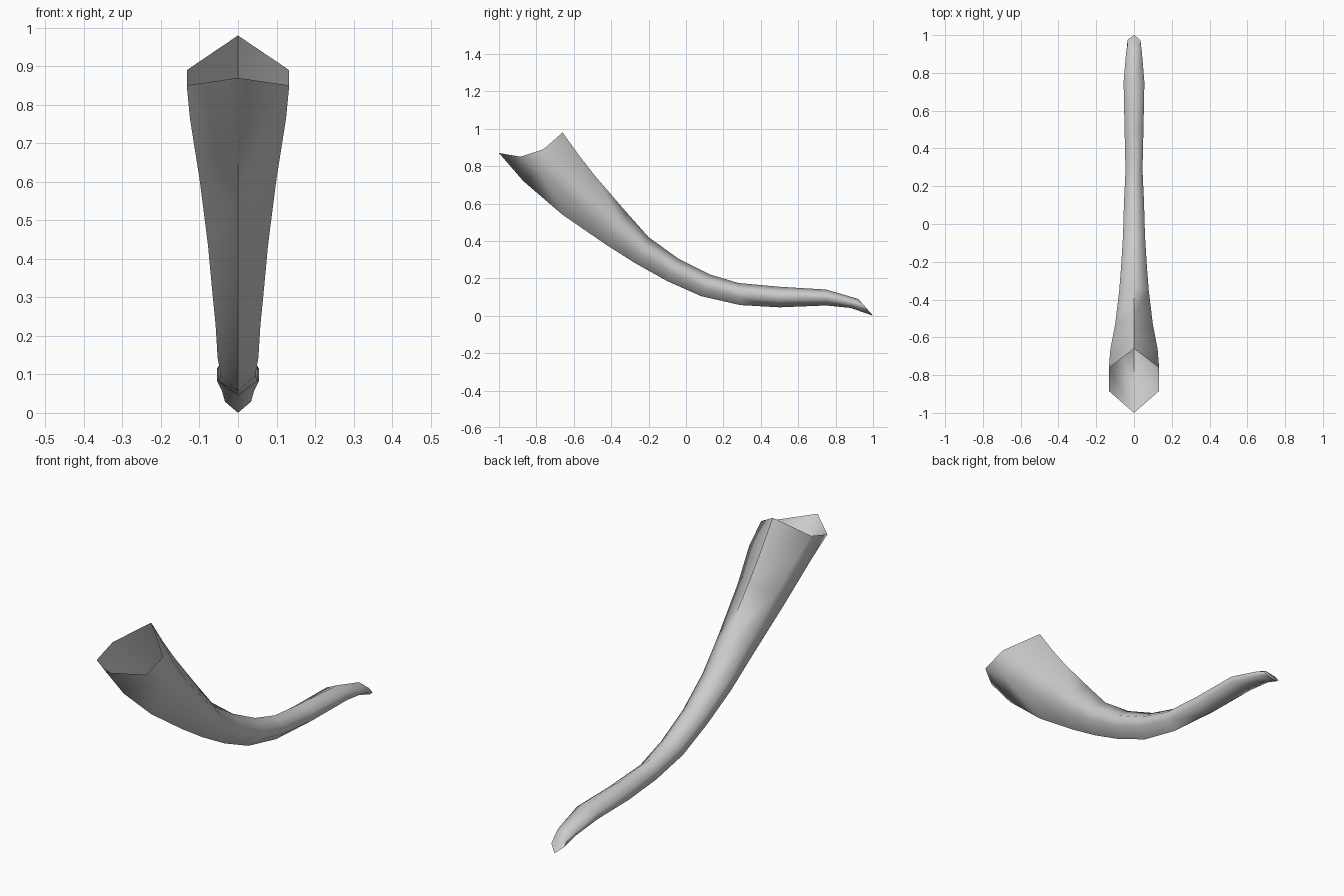
import bpy
import bmesh

cube = bpy.data.objects.get("Cube")
if cube:
    bpy.data.objects.remove(cube, do_unlink=True)

# One grey horn material
horn_grey = bpy.data.materials.new("horn grey")
horn_grey.use_nodes = True
colour = (0.6, 0.6, 0.6, 1)
horn_grey.diffuse_color = colour
horn_grey.node_tree.nodes["Principled BSDF"].inputs["Base Color"].default_value = colour

# Rings from mouth to tip: upper (y, z), lower (y, z), half width
rings = [
    ((-0.66, 0.98), (-1.00, 0.87), 0.133),
    ((-0.57, 0.855), (-0.87, 0.72), 0.125),
    ((-0.48, 0.74), (-0.66, 0.54), 0.10),
    ((-0.32, 0.555), (-0.42, 0.375), 0.078),
    ((-0.20, 0.42), (-0.27, 0.28), 0.068),
    ((-0.04, 0.305), (-0.10, 0.185), 0.058),
    ((0.13, 0.22), (0.08, 0.105), 0.053),
    ((0.28, 0.175), (0.29, 0.057), 0.045),
    ((0.50, 0.155), (0.50, 0.045), 0.05),
    ((0.75, 0.14), (0.75, 0.055), 0.055),
    ((0.92, 0.09), (0.88, 0.042), 0.042),
    ((0.925, 0.086), (1.00, 0.0), 0.034),
]


def hexagon(bm, upper, lower, width, sag):
    """Six-sided ring with a ridge above and below; sag lowers the sides."""
    section = [(0, 0), (1, 0.3), (1, 0.66), (0, 1), (-1, 0.66), (-1, 0.3)]
    verts = []
    for side, t in section:
        y = upper[0] + (lower[0] - upper[0]) * t
        z = upper[1] + (lower[1] - upper[1]) * t - abs(side) * sag
        verts.append(bm.verts.new((side * width, y, z)))
    return verts


# Hollow horn: bridged rings, open mouth, closed slanted tip
bm = bmesh.new()
loops = [hexagon(bm, *ring, 0.057 if i == 0 else 0) for i, ring in enumerate(rings)]
for a, b in zip(loops, loops[1:]):
    for i in range(6):
        j = (i + 1) % 6
        bm.faces.new((a[i], a[j], b[j], b[i]))
bm.faces.new(loops[-1])

mesh = bpy.data.meshes.new("horn")
bm.to_mesh(mesh)
bm.free()
mesh.materials.append(horn_grey)
horn = bpy.data.objects.new("horn", mesh)
bpy.context.collection.objects.link(horn)

# Smooth shading along the body
bpy.ops.object.select_all(action="DESELECT")
horn.select_set(True)
bpy.context.view_layer.objects.active = horn
bpy.ops.object.shade_smooth_by_angle(angle=1.3)
